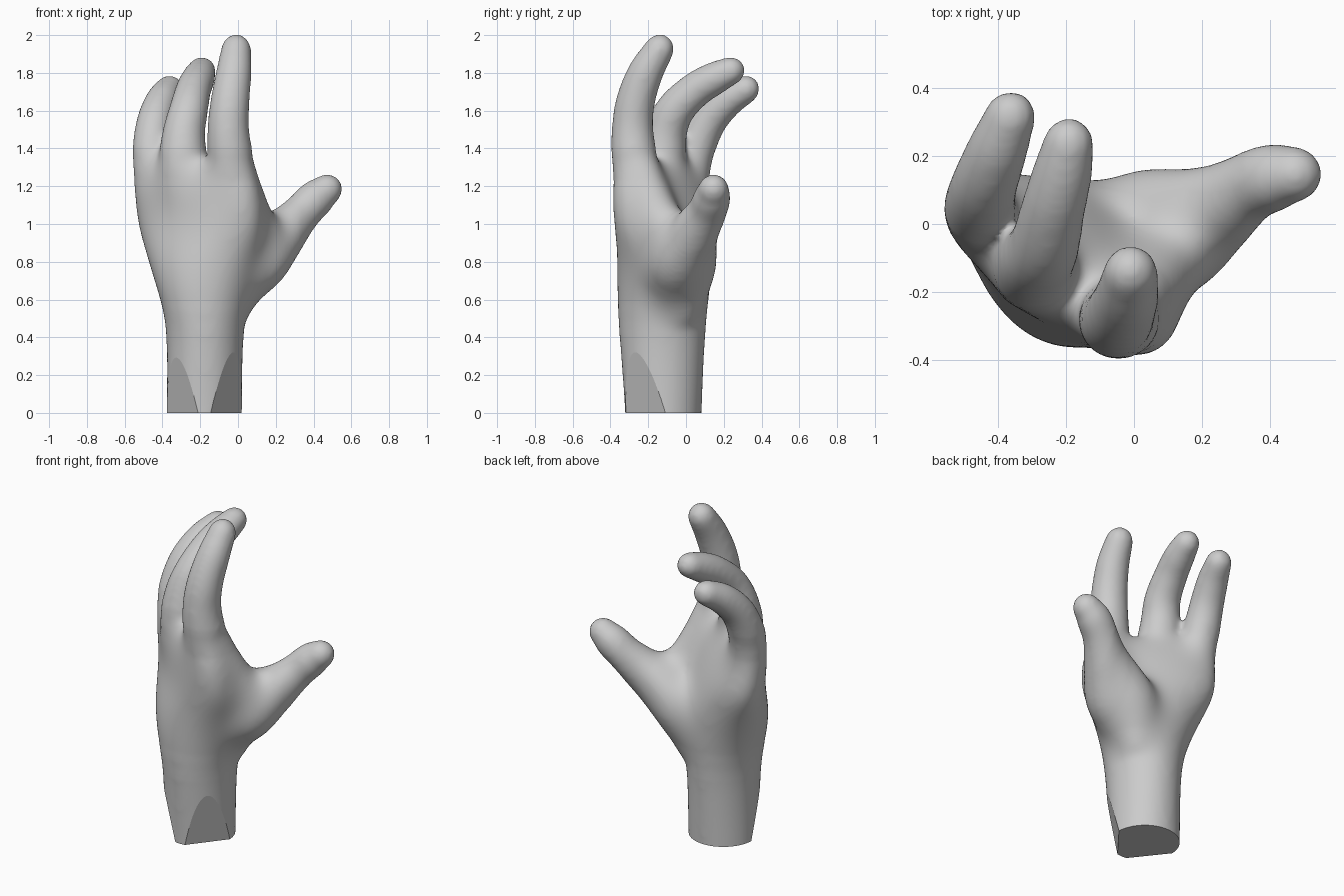
import bpy, bmesh, math
from mathutils import Vector

if "Cube" in bpy.data.objects:
    bpy.data.objects.remove(bpy.data.objects["Cube"])

SIDES = 32
STEPS = 8


def spline(keys):
    """Smooth interpolation through tuples of any length."""
    pts = [Vector(k) for k in keys]
    pts = [2 * pts[0] - pts[1]] + pts + [2 * pts[-1] - pts[-2]]
    out = []
    for a, b, c, d in zip(pts, pts[1:], pts[2:], pts[3:]):
        for s in range(STEPS):
            t = s / STEPS
            out.append(0.5 * (2 * b + (c - a) * t + (2 * a - 5 * b + 4 * c - d) * t ** 2
                              + (3 * b - a - 3 * c + d) * t ** 3))
    return out + [pts[-2]]


def ring(center, u, v):
    angles = [math.tau * i / SIDES for i in range(SIDES)]
    return [center + u * math.cos(a) + v * math.sin(a) for a in angles]


def loft(bm, rings):
    """Skin a closed solid through the rings."""
    rows = [[bm.verts.new(p) for p in r] for r in rings]
    for low, high in zip(rows, rows[1:]):
        for i in range(SIDES):
            j = (i + 1) % SIDES
            bm.faces.new((low[i], low[j], high[j], high[i]))
    bm.faces.new(rows[0][::-1])
    bm.faces.new(rows[-1])


def digit(bm, keys):
    """Tapered finger along x, y, z, radius keys, with a round tip."""
    path = [(Vector(s[:3]), s[3] + 0.006) for s in spline(keys)]
    tip, r = path[-1]
    along = (tip - path[-2][0]).normalized()
    for k in range(1, 8):
        a = k * math.pi / 16
        path.append((tip + along * (r + 0.008) * math.sin(a), r * math.cos(a)))
    rings = []
    for i, (p, rad) in enumerate(path):
        t = path[min(i + 1, len(path) - 1)][0] - path[max(i - 1, 0)][0]
        t.normalize()
        u = Vector((1, 0, 0)).cross(t).normalized()
        rings.append(ring(p, u * rad, t.cross(u) * rad))
    loft(bm, rings)


bm = bmesh.new()

# Wrist and palm: z, centre x, centre y, half width, half depth, turn in degrees
palm = [(-0.15, -0.178, -0.12, 0.2, 0.2, 0),
        (0.0, -0.178, -0.12, 0.2, 0.203, 0),
        (0.4, -0.175, -0.125, 0.205, 0.227, 0),
        (0.6, -0.175, -0.122, 0.245, 0.25, -12),
        (0.8, -0.185, -0.115, 0.312, 0.242, -27),
        (1.0, -0.2, -0.113, 0.395, 0.192, -35),
        (1.2, -0.222, -0.135, 0.397, 0.15, -35),
        (1.28, -0.235, -0.138, 0.365, 0.12, -35),
        (1.34, -0.24, -0.14, 0.3, 0.07, -35)]
sections = []
for z, x, y, a, b, turn in spline(palm):
    c, s = math.cos(math.radians(turn)), math.sin(math.radians(turn))
    sections.append(ring(Vector((x, y, z)), Vector((c, s, 0)) * a, Vector((-s, c, 0)) * b))
loft(bm, sections)

# Index finger
digit(bm, [(-0.06, -0.21, 0.9, 0.1), (-0.04, -0.25, 1.1, 0.122), (-0.038, -0.27, 1.3, 0.12),
           (-0.052, -0.283, 1.5, 0.105), (-0.042, -0.267, 1.65, 0.098),
           (-0.022, -0.215, 1.8, 0.089), (-0.01, -0.145, 1.92, 0.075)])
# Middle finger
digit(bm, [(-0.25, -0.08, 0.9, 0.1), (-0.28, -0.13, 1.15, 0.13), (-0.29, -0.13, 1.3, 0.13),
           (-0.288, -0.11, 1.47, 0.109), (-0.262, -0.06, 1.6, 0.098), (-0.236, 0.05, 1.71, 0.089),
           (-0.21, 0.15, 1.77, 0.083), (-0.193, 0.23, 1.808, 0.071)])
# Little finger
digit(bm, [(-0.38, 0.0, 0.9, 0.09), (-0.435, 0.012, 1.15, 0.115), (-0.448, 0.025, 1.3, 0.108),
           (-0.452, 0.062, 1.43, 0.099), (-0.437, 0.122, 1.55, 0.092), (-0.402, 0.215, 1.65, 0.084),
           (-0.365, 0.31, 1.71, 0.071)])
# Thumb
digit(bm, [(-0.12, -0.08, 0.45, 0.12), (-0.03, -0.055, 0.65, 0.145), (0.092, -0.05, 0.8, 0.173),
           (0.228, 0.04, 0.95, 0.133), (0.335, 0.108, 1.06, 0.1), (0.415, 0.138, 1.138, 0.094),
           (0.465, 0.145, 1.178, 0.078)])
# Thumb pad on the palm
digit(bm, [(-0.05, -0.03, 0.52, 0.1), (0.03, 0.015, 0.77, 0.152), (0.17, 0.045, 0.93, 0.125)])
# Web between thumb and index finger
digit(bm, [(0.13, -0.06, 0.85, 0.13), (0.065, -0.15, 1.05, 0.118), (0.0, -0.23, 1.25, 0.11)])

bmesh.ops.recalc_face_normals(bm, faces=bm.faces[:])
mesh = bpy.data.meshes.new("hand")
bm.to_mesh(mesh)
bm.free()
hand = bpy.data.objects.new("hand", mesh)
bpy.context.collection.objects.link(hand)

# Fuse the parts into one soft skin
fuse = hand.modifiers.new("fuse", 'REMESH')
fuse.mode = 'VOXEL'
fuse.voxel_size = 0.014
soften = hand.modifiers.new("soften", 'SMOOTH')
soften.factor = 0.5
soften.iterations = 24
graph = bpy.context.evaluated_depsgraph_get()
skin = bpy.data.meshes.new_from_object(hand.evaluated_get(graph))
hand.modifiers.clear()
hand.data = skin

bm = bmesh.new()
bm.from_mesh(skin)
for f in bm.faces:
    f.smooth = True

# Blend the finger and thumb roots into the palm, strongest in the middle
for step in range(14):
    inset = step * 0.012
    core = [v for v in bm.verts
            if 0.42 + inset < v.co.z < 1.4 - inset and v.co.x < 0.32 - inset]
    for repeat in range(8):
        bmesh.ops.smooth_vert(bm, verts=core, factor=0.5,
                              use_axis_x=True, use_axis_y=True, use_axis_z=True)

# Trim the wrist: flat base and two slanted flats at the front
cuts = [((0, 0, 0), (0, 0, -1))]
for side in (-1, 1):
    cuts.append(((-0.178 + side * 0.197, -0.11, 0), (side * 0.786, -0.618, -0.2)))
for point, normal in cuts:
    wrist = [f for f in bm.faces if f.calc_center_median().z < 0.45]
    parts = {e for f in wrist for e in f.edges} | {v for f in wrist for v in f.verts}
    bmesh.ops.bisect_plane(bm, geom=wrist + list(parts), plane_co=point,
                           plane_no=Vector(normal).normalized(), clear_outer=True)
    rim = [e for e in bm.edges if e.is_boundary]
    for f in bmesh.ops.holes_fill(bm, edges=rim, sides=0)["faces"]:
        f.smooth = False
        for e in f.edges:
            e.smooth = False

bmesh.ops.recalc_face_normals(bm, faces=bm.faces[:])
bm.to_mesh(skin)
bm.free()
skin.name = "hand"

# Plain grey colour
grey = bpy.data.materials.new("light_grey")
grey.use_nodes = True
grey.diffuse_color = (0.6, 0.6, 0.6, 1)
grey.node_tree.nodes["Principled BSDF"].inputs["Base Color"].default_value = (0.6, 0.6, 0.6, 1)
skin.materials.clear()
skin.materials.append(grey)
